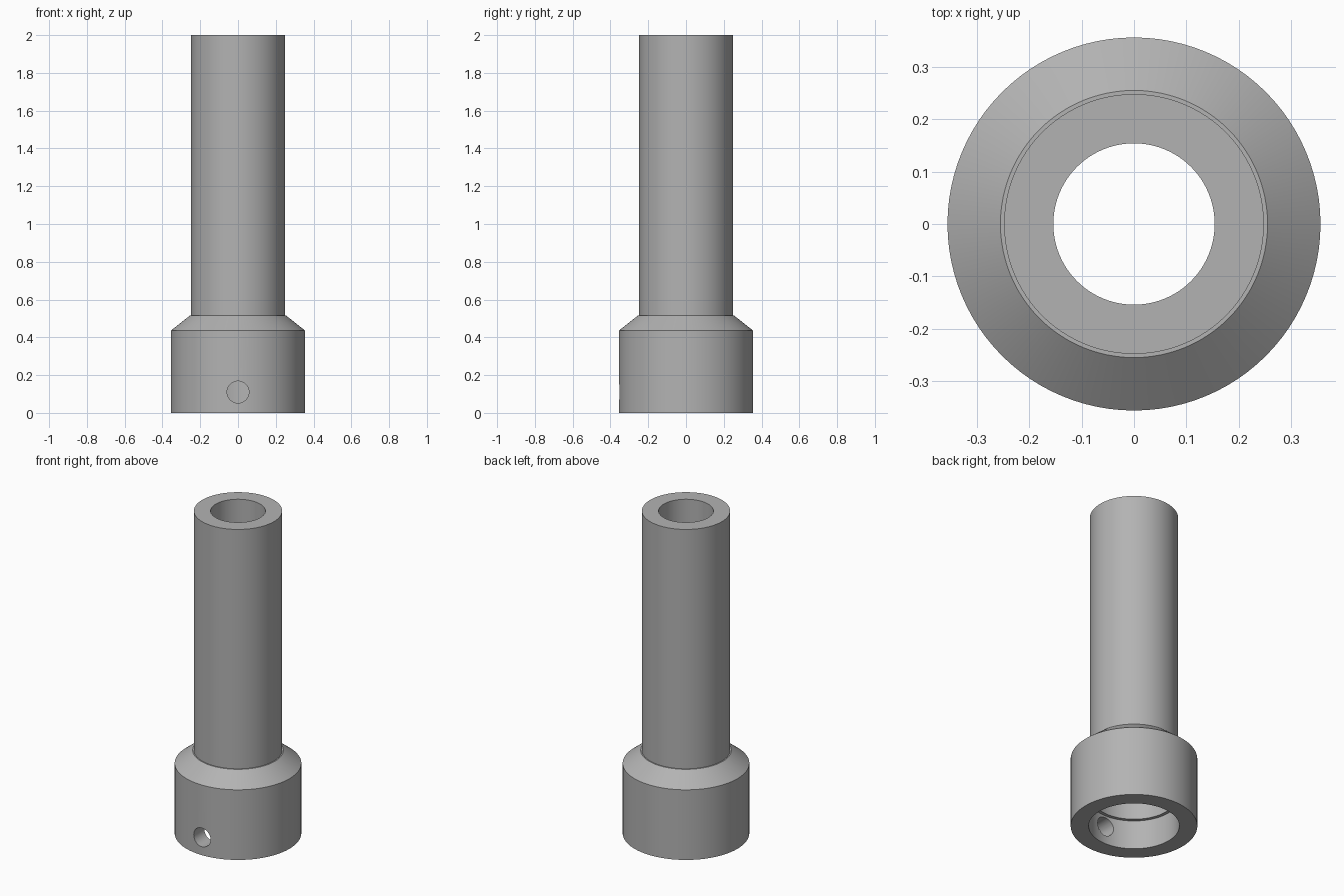
import bpy, bmesh, math

old = bpy.data.objects.get("Cube")
if old:
    bpy.data.objects.remove(old, do_unlink=True)

# Single grey material
grey = bpy.data.materials.new("plain grey")
grey.use_nodes = True
colour = (0.45, 0.45, 0.45, 1)
grey.diffuse_color = colour
grey.node_tree.nodes["Principled BSDF"].inputs["Base Color"].default_value = colour

SIDES = 96


def lathe(name, profile):
    """Spin a closed (radius, height) profile around the z axis."""
    bm = bmesh.new()
    rings = []
    for r, z in profile:
        angles = [math.tau * i / SIDES for i in range(SIDES)]
        rings.append([bm.verts.new((r * math.cos(a), r * math.sin(a), z)) for a in angles])
    for a, b in zip(rings, rings[1:] + rings[:1]):
        for i in range(SIDES):
            j = (i + 1) % SIDES
            bm.faces.new((a[i], a[j], b[j], b[i]))
    bmesh.ops.recalc_face_normals(bm, faces=bm.faces)
    mesh = bpy.data.meshes.new(name)
    bm.to_mesh(mesh)
    bm.free()
    mesh.materials.append(grey)
    obj = bpy.data.objects.new(name, mesh)
    bpy.context.collection.objects.link(obj)
    return obj


# Tube with a flared collar, stepped socket below and a through bore
body = lathe("tube_with_collar", [
    (0.356, 0), (0.356, 0.435), (0.255, 0.515), (0.248, 0.515), (0.248, 2),
    (0.154, 2), (0.154, 0.435), (0.235, 0.355), (0.235, 0.18), (0.255, 0.18), (0.255, 0),
])

# Set-screw hole through the front wall of the collar
bpy.ops.mesh.primitive_cylinder_add(vertices=48, radius=0.058, depth=0.3,
                                    location=(0, -0.3, 0.11),
                                    rotation=(math.pi / 2, 0, 0))
cutter = bpy.context.object
cutter.name = "screw_hole_cutter"
cutter.data.materials.append(grey)
cutter.hide_render = True

hole = body.modifiers.new("screw_hole", 'BOOLEAN')
hole.operation = 'DIFFERENCE'
hole.solver = 'EXACT'
hole.object = cutter
bpy.ops.object.select_all(action='DESELECT')
body.select_set(True)
bpy.context.view_layer.objects.active = body
bpy.ops.object.modifier_apply(modifier=hole.name)
bpy.data.objects.remove(cutter, do_unlink=True)
bpy.ops.object.shade_smooth_by_angle(angle=math.radians(30))
